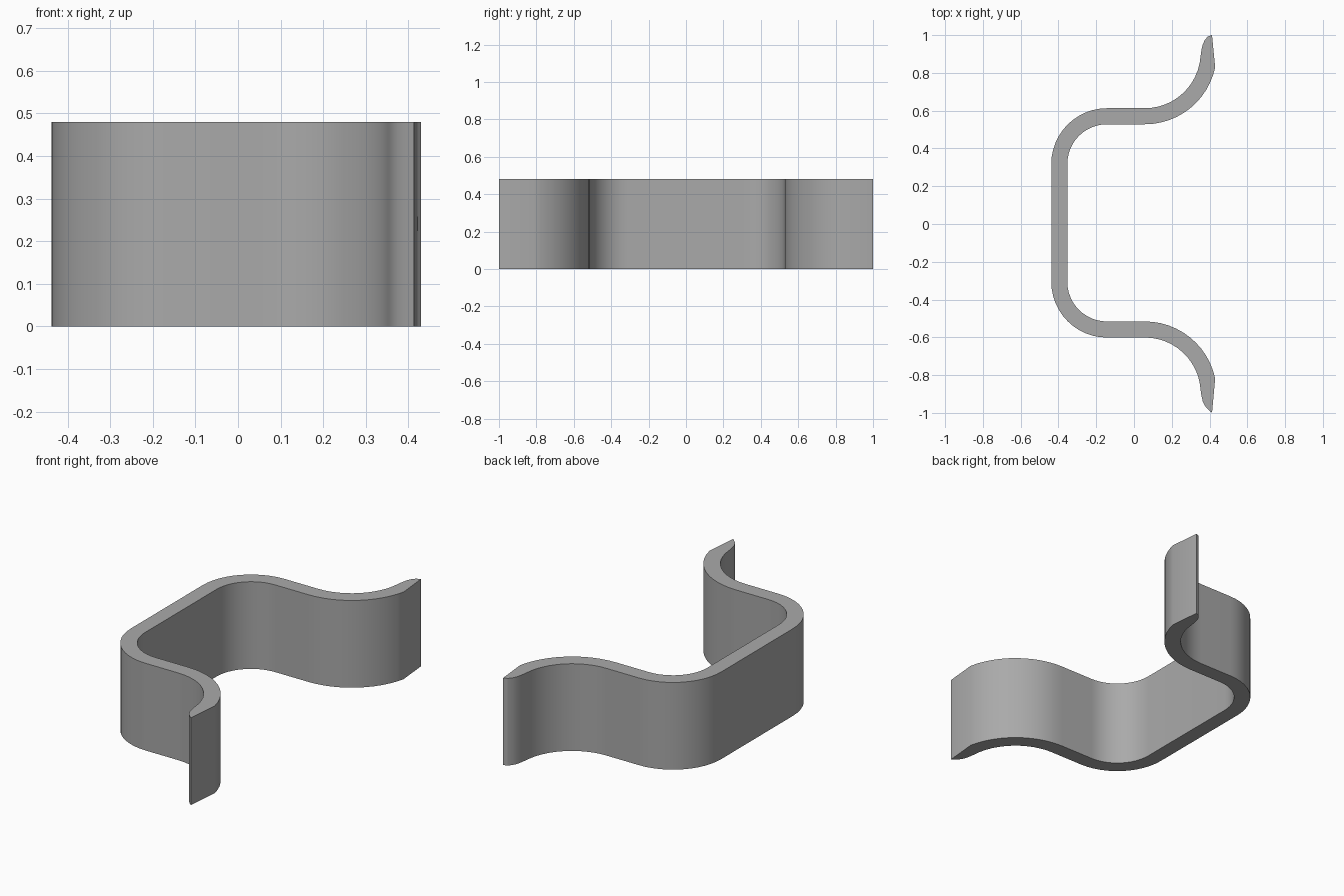
import bpy, bmesh
from math import cos, sin, radians

cube = bpy.data.objects.get("Cube")
if cube:
    bpy.data.objects.remove(cube, do_unlink=True)

HEIGHT = 0.48
SHIFT = 0.006      # slight offset of the bracket between its two tips
BEND_IN, BEND_OUT = 0.21, 0.295
FLARE_IN, FLARE_OUT = 0.295, 0.38


def arc(cx, cy, r, a0, a1, n=12):
    steps = [radians(a0 + (a1 - a0) * i / n) for i in range(n + 1)]
    return [(cx + r * cos(a), cy + r * sin(a)) for a in steps]


# Half of the strip outline: rounded corner, flared arm, hooked lip
corner = (-0.143, 0.312)
flare = (0.058, 0.902)
outer = arc(*corner, BEND_OUT, 180, 90) + arc(*flare, FLARE_IN, -90, -4)
lip = [(0.357, 0.915), (0.364, 0.945), (0.375, 0.968), (0.391, 0.987)]
tip = (0.413, 1.0)
inner = arc(*flare, FLARE_OUT, -12, -90) + arc(*corner, BEND_IN, 90, 180)


def half(sign):
    place = lambda p: (p[0], sign * p[1] + SHIFT)
    return [place(p) for p in outer + lip] + [(tip[0], sign)] + [place(p) for p in inner]


# Join the back half to the front half across the straight web
outline = half(1) + half(-1)[::-1]

bm = bmesh.new()
base = bm.faces.new([bm.verts.new((x, y, 0)) for x, y in outline])
top = bmesh.ops.extrude_face_region(bm, geom=[base])
bmesh.ops.translate(bm, vec=(0, 0, HEIGHT),
                    verts=[v for v in top["geom"] if isinstance(v, bmesh.types.BMVert)])
bmesh.ops.recalc_face_normals(bm, faces=bm.faces)
mesh = bpy.data.meshes.new("bracket_strip")
bm.to_mesh(mesh)
bm.free()
bracket = bpy.data.objects.new("bracket_strip", mesh)
bpy.context.collection.objects.link(bracket)

# Plain grey finish
grey = bpy.data.materials.new("plain_grey")
grey.use_nodes = True
color = (0.4, 0.4, 0.4, 1)
grey.diffuse_color = color
grey.node_tree.nodes["Principled BSDF"].inputs["Base Color"].default_value = color
mesh.materials.append(grey)

bpy.ops.object.select_all(action="DESELECT")
bracket.select_set(True)
bpy.context.view_layer.objects.active = bracket
bpy.ops.object.shade_smooth_by_angle(angle=radians(30))
